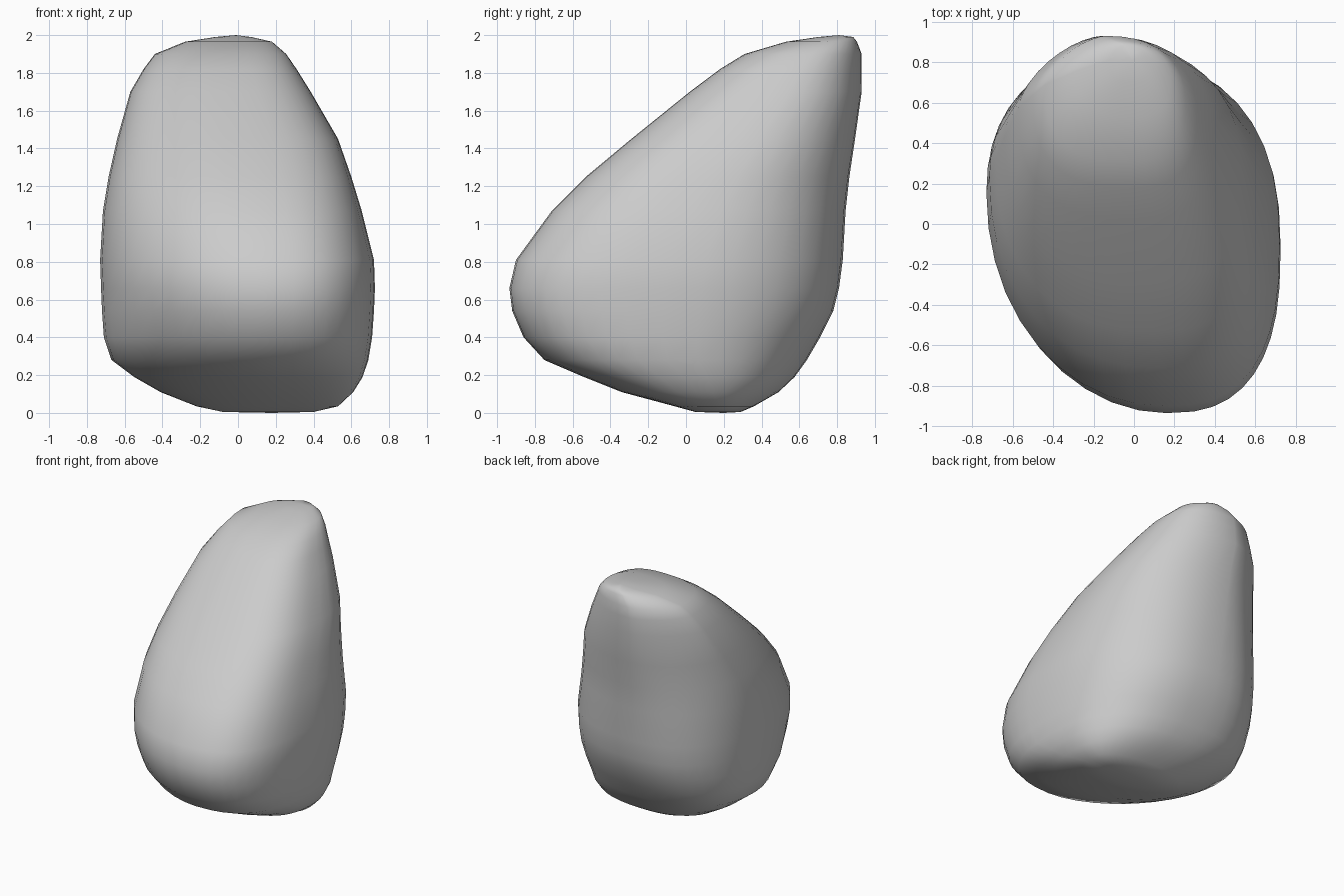
import bpy, bmesh, math

if "Cube" in bpy.data.objects:
    bpy.data.objects.remove(bpy.data.objects["Cube"])

# Horizontal slices of the boulder: z, x min, x max, y min, y max
SLICES = [
    (0.005, -0.08, 0.40, 0.05, 0.29),
    (0.035, -0.22, 0.53, -0.06, 0.36),
    (0.11, -0.41, 0.61, -0.34, 0.49),
    (0.19, -0.55, 0.66, -0.54, 0.575),
    (0.28, -0.67, 0.69, -0.75, 0.64),
    (0.40, -0.71, 0.71, -0.86, 0.71),
    (0.54, -0.72, 0.72, -0.92, 0.78),
    (0.66, -0.725, 0.725, -0.935, 0.81),
    (0.81, -0.73, 0.72, -0.90, 0.83),
    (1.07, -0.715, 0.655, -0.71, 0.845),
    (1.25, -0.685, 0.60, -0.53, 0.865),
    (1.45, -0.64, 0.53, -0.29, 0.895),
    (1.70, -0.57, 0.385, 0.02, 0.93),
    (1.82, -0.50, 0.31, 0.18, 0.93),
    (1.90, -0.44, 0.255, 0.31, 0.93),
    (1.965, -0.28, 0.18, 0.53, 0.905),
    (1.99, -0.12, 0.07, 0.70, 0.885),
]
# Corner fullness by height: z, front right, front left, back left, back right
CORNERS = [
    (0.0, 2.6, 1.8, 2.3, 2.3),
    (0.35, 2.6, 1.75, 2.4, 2.45),
    (0.7, 2.6, 2.0, 2.3, 2.4),
    (1.2, 2.7, 2.3, 1.9, 2.3),
    (1.6, 2.7, 2.6, 1.6, 2.3),
    (2.0, 2.6, 2.8, 1.5, 2.3),
]
SEG = 40


def fullness(z):
    for a, b in zip(CORNERS, CORNERS[1:]):
        if z <= b[0]:
            t = (z - a[0]) / (b[0] - a[0])
            return [p + (q - p) * t for p, q in zip(a[1:], b[1:])]


def ring(z, x0, x1, y0, y1):
    """Skewed rounded outline touching all four sides of its bounds."""
    cx, cy, hw, hd = (x0 + x1) / 2, (y0 + y1) / 2, (x1 - x0) / 2, (y1 - y0) / 2
    fr, fl, bl, br = fullness(z)
    pts = []
    for i in range(SEG):
        a = 2 * math.pi * i / SEG
        c, s = math.cos(a), math.sin(a)
        right, back = c >= 0, s >= 0
        mx = cx + hw * (-0.14 if back else 0.22)
        my = cy + hd * (-0.06 if right else 0.22)
        n = (br if right else bl) if back else (fr if right else fl)
        ex = (x1 - mx) if right else (x0 - mx)
        ey = (y1 - my) if back else (y0 - my)
        pts.append((mx + ex * abs(c) ** (2 / n), my + ey * abs(s) ** (2 / n), z))
    return pts


# Boulder body, lofted through the slices
bm = bmesh.new()
rings = [[bm.verts.new(p) for p in ring(*row)] for row in SLICES]
for low, high in zip(rings, rings[1:]):
    for i in range(SEG):
        j = (i + 1) % SEG
        bm.faces.new((low[i], low[j], high[j], high[i]))

# Closed underside and peak
for loop, tip in ((rings[0], (0.18, 0.2, 0.0)), (rings[-1], (-0.01, 0.81, 2.0))):
    v = bm.verts.new(tip)
    for i in range(SEG):
        bm.faces.new((loop[i], loop[(i + 1) % SEG], v))
bmesh.ops.recalc_face_normals(bm, faces=bm.faces)
for f in bm.faces:
    f.smooth = True

mesh = bpy.data.meshes.new("boulder")
bm.to_mesh(mesh)
bm.free()
boulder = bpy.data.objects.new("boulder", mesh)
bpy.context.collection.objects.link(boulder)
